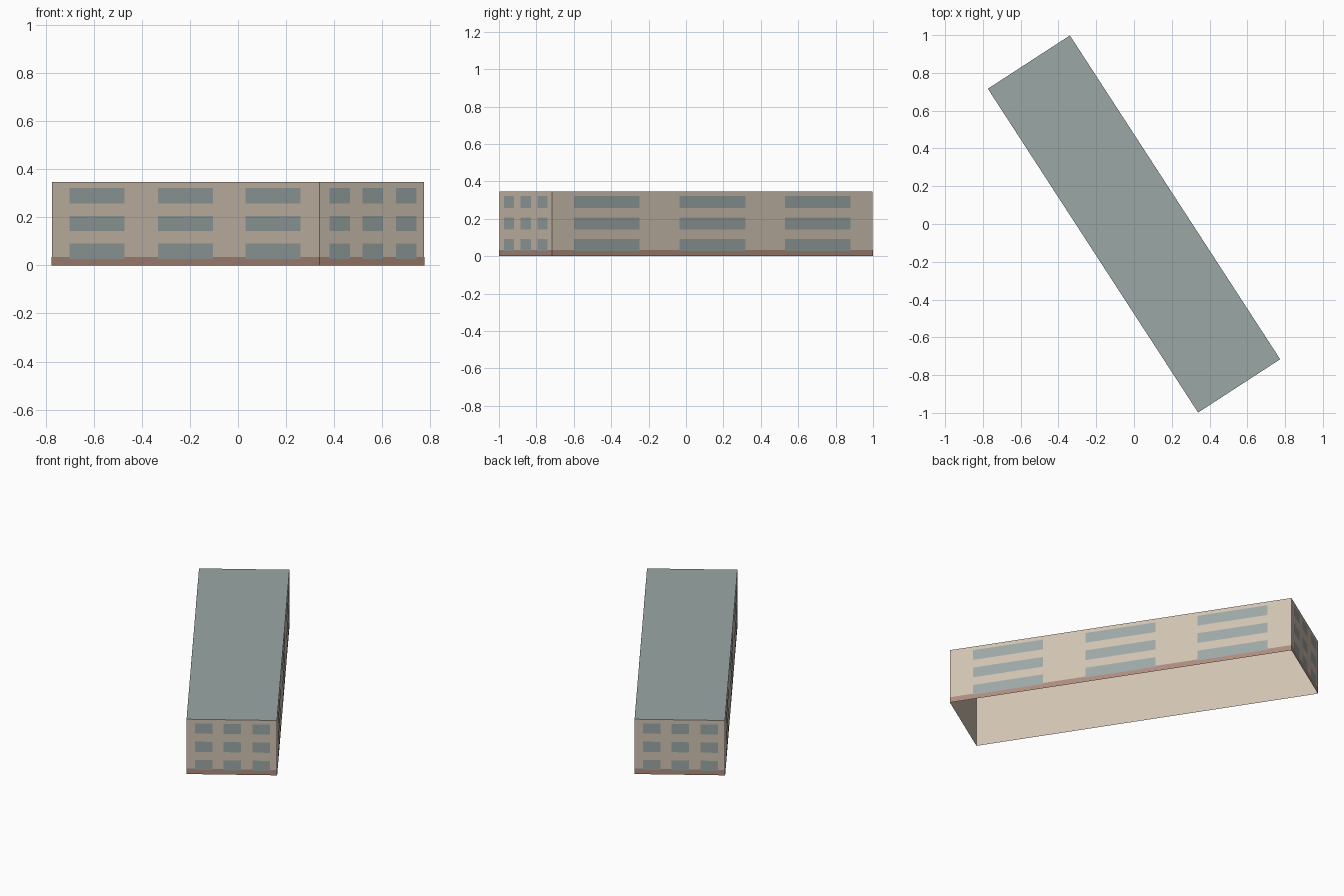
import bpy, bmesh, math
from mathutils import Matrix, Vector

cube = bpy.data.objects.get("Cube")
if cube:
    bpy.data.objects.remove(cube, do_unlink=True)

LENGTH, WIDTH, HEIGHT = 2.044, 0.518, 0.346
PLINTH_TOP = 0.034
TURN = Matrix.Rotation(math.radians(-57), 4, 'Z')
GAP = 0.001                      # stand-off of thin layers from the wall


def material(name, srgb):
    lin = [((c / 255 + 0.055) / 1.055) ** 2.4 for c in srgb] + [1]
    mat = bpy.data.materials.new(name)
    mat.use_nodes = True
    mat.diffuse_color = lin
    bsdf = next(n for n in mat.node_tree.nodes if n.type == 'BSDF_PRINCIPLED')
    bsdf.inputs["Base Color"].default_value = lin
    return mat


wall_mat = material("beige_wall", (208, 195, 178))
glass_mat = material("grey_blue_glass", (156, 168, 166))
roof_mat = material("grey_blue_roof", (155, 167, 165))
plinth_mat = material("brown_plinth", (174, 140, 126))


def make_object(name, bm, mat):
    bm.transform(TURN)
    mesh = bpy.data.meshes.new(name)
    bm.to_mesh(mesh)
    bm.free()
    mesh.materials.append(mat)
    obj = bpy.data.objects.new(name, mesh)
    bpy.context.collection.objects.link(obj)
    return obj


def add_panel(bm, side, u0, u1, z0, z1, offset):
    """Outward-facing quad on a wall; u runs left to right seen from outside."""
    span, depth = (LENGTH, WIDTH) if side % 2 == 0 else (WIDTH, LENGTH)
    rot = Matrix.Rotation(side * math.pi / 2, 4, 'Z')
    corners = [(u0, z0), (u1, z0), (u1, z1), (u0, z1)]
    bm.faces.new([bm.verts.new(rot @ Vector(((u - 0.5) * span, -depth / 2 - offset, z)))
                  for u, z in corners])


# Walls: an open-bottomed shell
bm = bmesh.new()
for side in range(4):
    add_panel(bm, side, 0, 1, 0, HEIGHT, 0)
bmesh.ops.remove_doubles(bm, verts=bm.verts, dist=1e-4)
make_object("walls", bm, wall_mat)

# Flat roof
bm = bmesh.new()
bmesh.ops.create_grid(bm, x_segments=1, y_segments=1, size=0.5,
                      matrix=Matrix.Translation((0, 0, HEIGHT)) @ Matrix.Diagonal((LENGTH, WIDTH, 1, 1)))
make_object("roof", bm, roof_mat)

# Plinth band around the foot of the walls
bm = bmesh.new()
for side in range(4):
    edge = GAP / (LENGTH if side % 2 == 0 else WIDTH)
    add_panel(bm, side, -edge, 1 + edge, 0, PLINTH_TOP, GAP)
bmesh.ops.remove_doubles(bm, verts=bm.verts, dist=1e-4)
make_object("plinth", bm, plinth_mat)

# Windows: three columns by three storeys on every wall
LONG_WALL = ((0.17, 0.5, 0.828), 0.205)
SHORT_WALL = ((0.19, 0.505, 0.825), 0.195)
SIDES = ("front_long", "front_short", "back_long", "back_short")
for side, label in enumerate(SIDES):
    columns, width = LONG_WALL if side % 2 == 0 else SHORT_WALL
    bm = bmesh.new()
    for u in columns:
        for storey in range(3):
            z = 0.027 + storey * 0.115
            add_panel(bm, side, u - width / 2, u + width / 2, z, z + 0.064, 2 * GAP)
    make_object(label + "_windows", bm, glass_mat)
